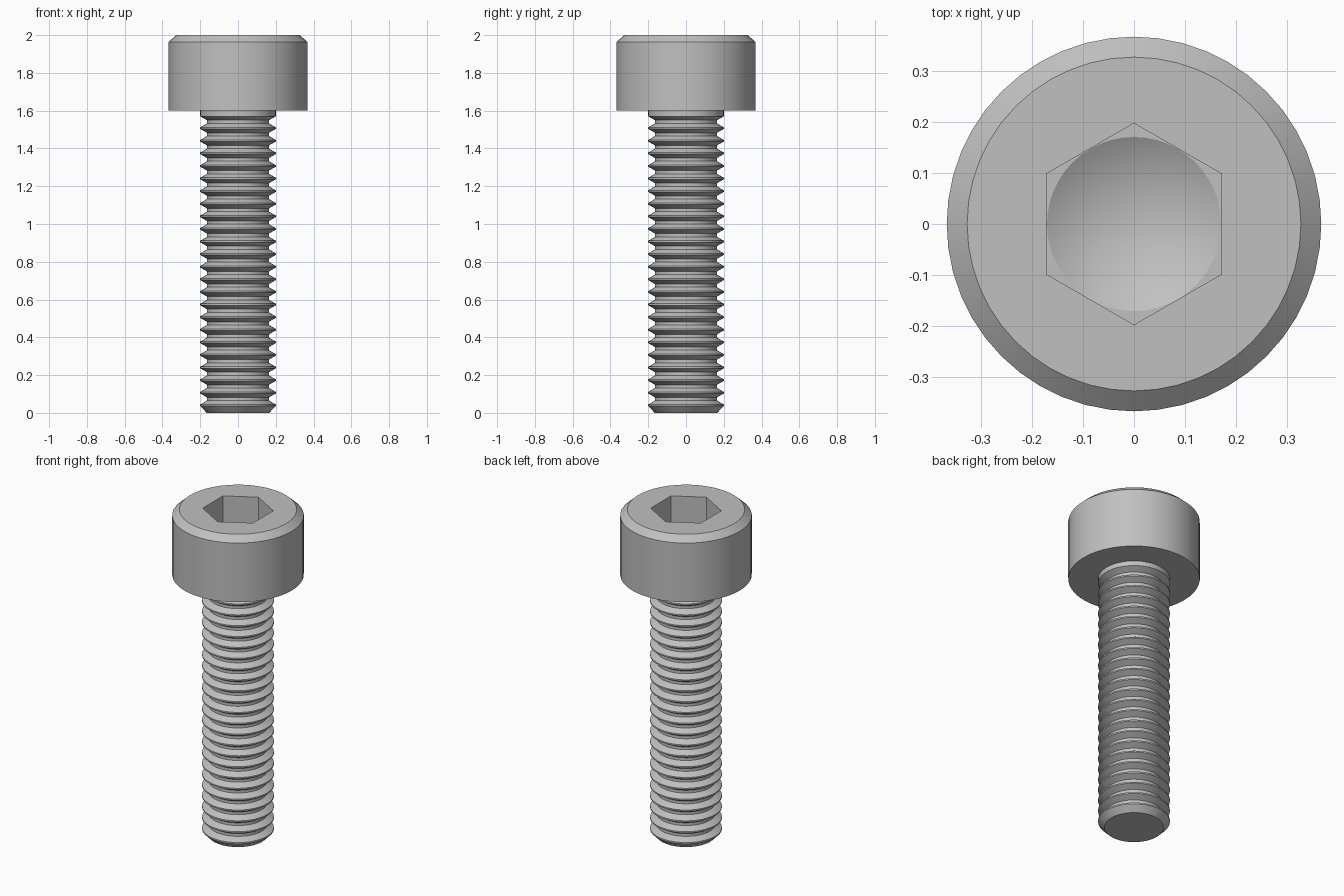
import bpy, bmesh
from math import cos, sin, pi, radians

SEGMENTS = 48
PITCH = 0.0667
CREST_R, ROOT_R = 0.2, 0.164
FLANK = 0.0208
CREST = PITCH / 8
HEX_FLAT = 0.171          # half the distance across flats
SOCKET_FLOOR = 1.82

cube = bpy.data.objects.get("Cube")
if cube:
    bpy.data.objects.remove(cube, do_unlink=True)

steel = bpy.data.materials.new("grey steel")
steel.use_nodes = True
colour = (0.53, 0.53, 0.53, 1)
steel.diffuse_color = colour
steel.node_tree.nodes["Principled BSDF"].inputs["Base Color"].default_value = colour


def round_radius(r):
    return lambda a: r


def hex_radius(flat):
    # distance to a hexagon side at a given angle, flats facing +x and -x
    return lambda a: flat / cos((a + pi / 6) % (pi / 3) - pi / 6)


def lathe(name, rings, start_tip=None, end_tip=None, start_cap=False):
    """Join a stack of (radius function, height) rings into one skin."""
    bm = bmesh.new()
    angles = [2 * pi * i / SEGMENTS for i in range(SEGMENTS)]
    loops = [[bm.verts.new((f(a) * cos(a), f(a) * sin(a), z)) for a in angles]
             for f, z in rings]
    for low, high in zip(loops, loops[1:]):
        for i in range(SEGMENTS):
            j = (i + 1) % SEGMENTS
            bm.faces.new((low[i], low[j], high[j], high[i]))
    if start_cap:
        bm.faces.new(loops[0][::-1])
    if end_tip is not None:
        tip = bm.verts.new((0, 0, end_tip))
        for i in range(SEGMENTS):
            bm.faces.new((loops[-1][i], loops[-1][(i + 1) % SEGMENTS], tip))
    mesh = bpy.data.meshes.new(name)
    bm.to_mesh(mesh)
    bm.free()
    obj = bpy.data.objects.new(name, mesh)
    bpy.context.collection.objects.link(obj)
    mesh.materials.append(steel)
    bpy.ops.object.select_all(action='DESELECT')
    obj.select_set(True)
    bpy.context.view_layer.objects.active = obj
    bpy.ops.object.shade_smooth_by_angle(angle=radians(25))
    return obj


# Threaded shank: chamfered end, ring grooves, plain neck under the head
shank = [(0.165, 0), (CREST_R, 0.036)]
for k in range(23):
    z = 0.036 + CREST + k * PITCH
    shank += [(CREST_R, z), (ROOT_R, z + FLANK),
              (ROOT_R, z + PITCH - CREST - FLANK), (CREST_R, z + PITCH - CREST)]
shank.append((CREST_R, 1.6))
lathe("threaded_shank", [(round_radius(r), z) for r, z in shank], start_cap=True)

# Head: underside, wall, chamfer, top face, hexagonal socket with drilled cone
lathe("socket_head", [
    (round_radius(CREST_R), 1.6),
    (round_radius(0.367), 1.6),
    (round_radius(0.367), 1.964),
    (round_radius(0.327), 2.0),
    (hex_radius(HEX_FLAT), 2.0),
    (hex_radius(HEX_FLAT), SOCKET_FLOOR),
    (round_radius(HEX_FLAT - 0.0005), SOCKET_FLOOR),
], end_tip=SOCKET_FLOOR - 0.1)
